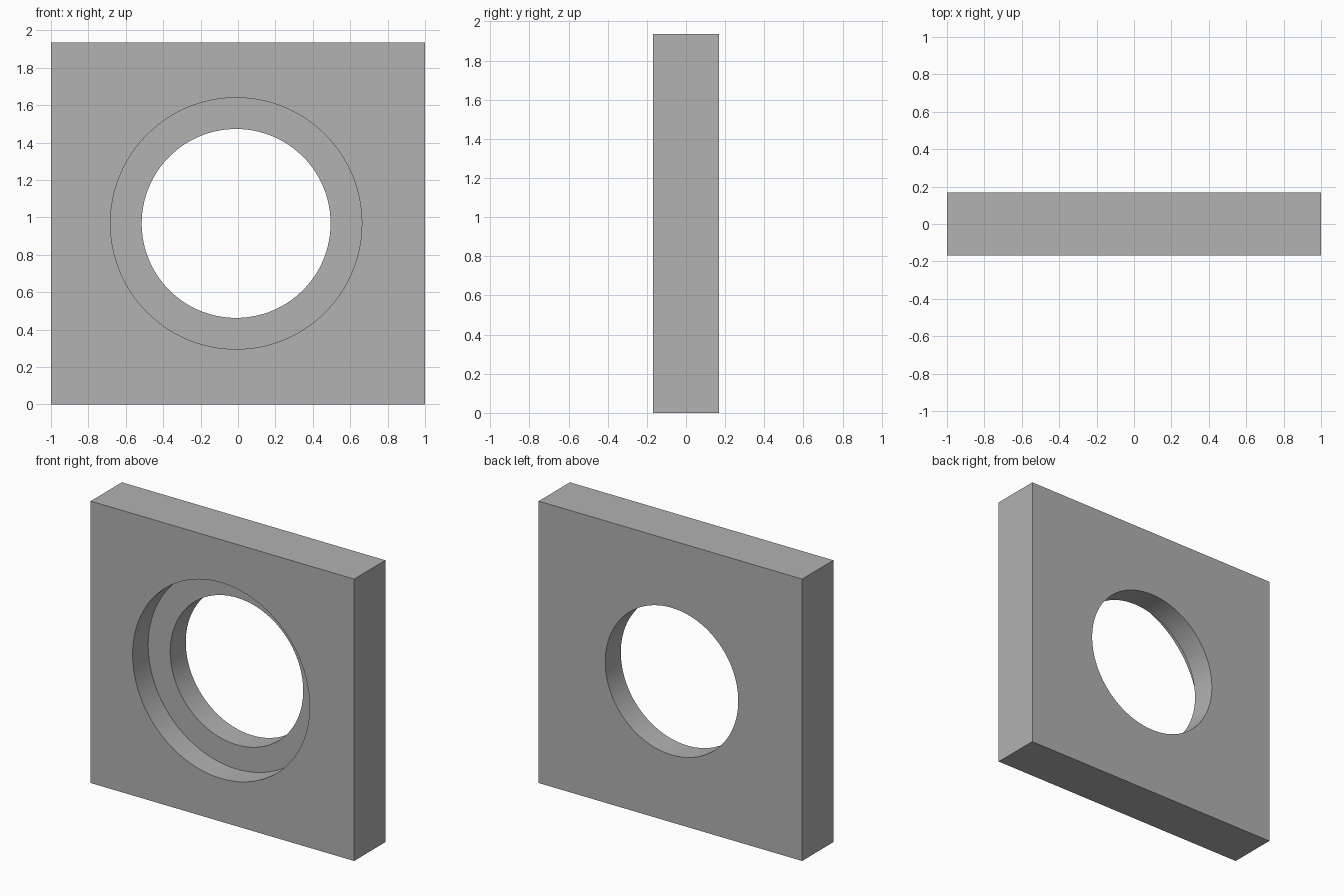
import bpy
import math

WIDTH, DEPTH, HEIGHT = 2.0, 0.338, 1.935
HOLE_X, HOLE_Z = -0.01, 0.968

cube = bpy.data.objects.get("Cube")
if cube:
    bpy.data.objects.remove(cube, do_unlink=True)

# Plain grey material
grey = bpy.data.materials.new("grey")
grey.use_nodes = True
colour = (0.445, 0.445, 0.445, 1)
grey.diffuse_color = colour
grey.node_tree.nodes["Principled BSDF"].inputs["Base Color"].default_value = colour

# Square plate
bpy.ops.mesh.primitive_cube_add(size=1, location=(0, 0, HEIGHT / 2))
plate = bpy.context.object
plate.name = "plate"
plate.scale = (WIDTH, DEPTH, HEIGHT)
bpy.ops.object.transform_apply(location=True, rotation=True, scale=True)
plate.data.materials.append(grey)


def bore(name, radius, y_front, y_back):
    """Cut a round bore along y, then discard the cutter."""
    bpy.ops.mesh.primitive_cylinder_add(
        vertices=128, radius=radius, depth=y_back - y_front,
        location=(HOLE_X, (y_front + y_back) / 2, HOLE_Z),
        rotation=(math.pi / 2, 0, 0))
    cutter = bpy.context.object
    cutter.name = name
    cutter.hide_render = True
    cutter.data.materials.append(grey)
    cut = plate.modifiers.new(name, 'BOOLEAN')
    cut.operation = 'DIFFERENCE'
    cut.solver = 'EXACT'
    cut.object = cutter
    bpy.ops.object.select_all(action='DESELECT')
    plate.select_set(True)
    bpy.context.view_layer.objects.active = plate
    bpy.ops.object.modifier_apply(modifier=cut.name)
    bpy.data.objects.remove(cutter, do_unlink=True)


# Wide recess in the front half, narrower hole right through
bore("recess_cutter", 0.672, -DEPTH, 0)
bore("hole_cutter", 0.505, -DEPTH, DEPTH)

# Smooth bore walls, sharp rims
bpy.ops.object.shade_smooth_by_angle(angle=math.radians(30))
